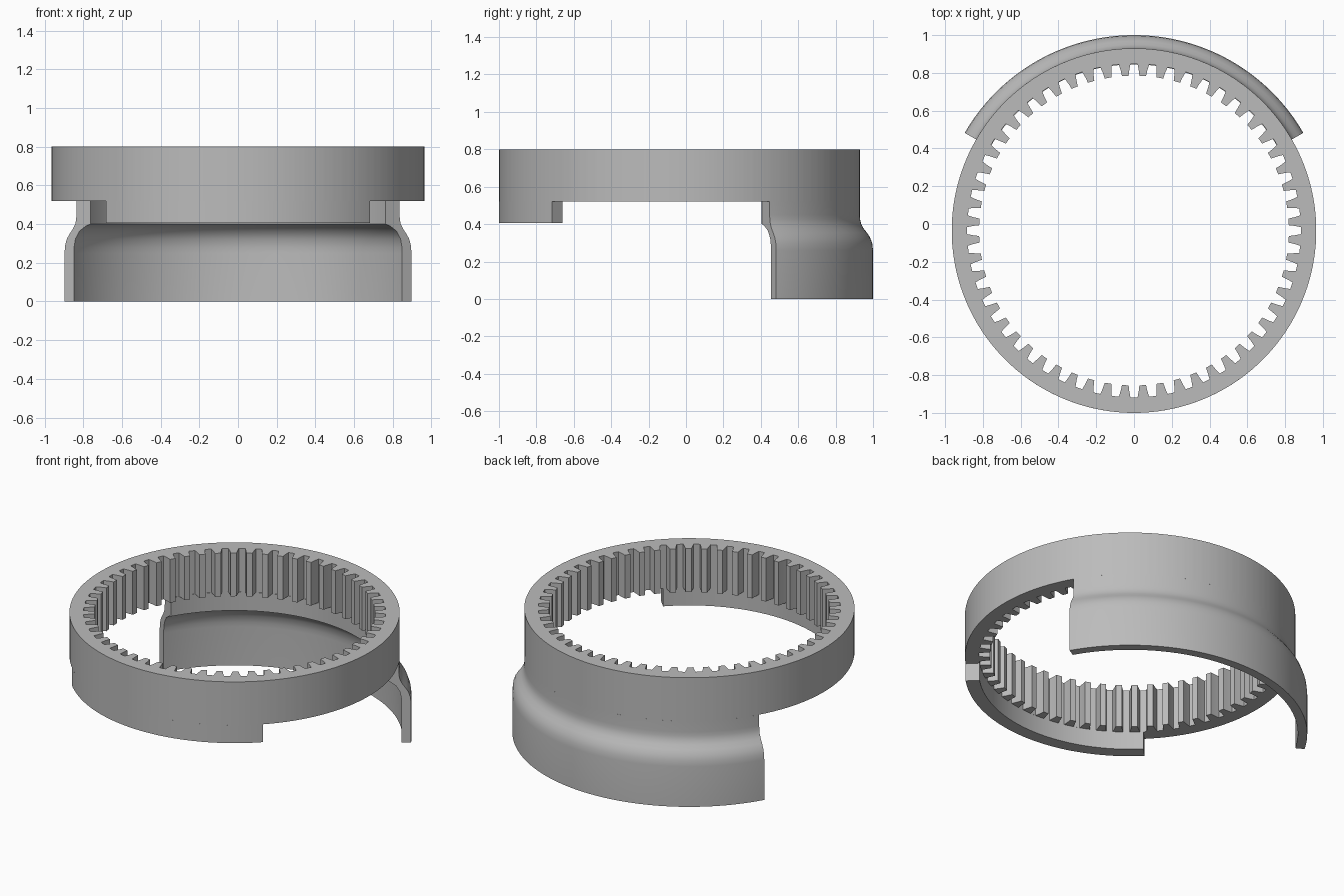
import bpy, bmesh, math

cube = bpy.data.objects.get("Cube")
if cube:
    bpy.data.objects.remove(cube, do_unlink=True)

CENTRE_Y = -0.035
OUTER, ROOT, TIP = 0.965, 0.883, 0.82
TOP, RING_BASE, LIP_BASE = 0.80, 0.52, 0.405
TEETH = 56

grey = bpy.data.materials.new("plain grey")
grey.use_nodes = True
grey.diffuse_color = (0.5, 0.5, 0.5, 1)
grey.node_tree.nodes["Principled BSDF"].inputs["Base Color"].default_value = (0.5, 0.5, 0.5, 1)


def polar(r, a, z):
    return (r * math.cos(a), CENTRE_Y + r * math.sin(a), z)


def finish(bm, name):
    bmesh.ops.recalc_face_normals(bm, faces=bm.faces)
    mesh = bpy.data.meshes.new(name)
    bm.to_mesh(mesh)
    bm.free()
    mesh.materials.append(grey)
    obj = bpy.data.objects.new(name, mesh)
    bpy.context.collection.objects.link(obj)
    bpy.ops.object.select_all(action='DESELECT')
    obj.select_set(True)
    bpy.context.view_layer.objects.active = obj
    bpy.ops.object.shade_smooth_by_angle(angle=math.radians(30))
    return obj


def bridge(bm, sections, closed):
    """Join neighbouring closed cross-sections with quads."""
    pairs = list(zip(sections, sections[1:]))
    if closed:
        pairs.append((sections[-1], sections[0]))
    for a, b in pairs:
        for i in range(len(a)):
            j = (i + 1) % len(a)
            bm.faces.new((a[i], a[j], b[j], b[i]))
    if not closed:
        bm.faces.new(sections[0])
        bm.faces.new(sections[-1])


def sweep(name, profile, start, end, steps):
    """Turn an (r, z) profile through part of a circle, in degrees."""
    bm = bmesh.new()
    sections = []
    for k in range(steps + 1):
        a = math.radians(start + (end - start) * k / steps)
        sections.append([bm.verts.new(polar(r, a, z)) for r, z in profile])
    bridge(bm, sections, closed=False)
    finish(bm, name)


# Internal gear ring: each pitch is a gap with sloping flanks, then a tooth
bm = bmesh.new()
mid = (ROOT + TIP) / 2
tooth = [(-0.31, TIP), (-0.26, mid), (-0.19, ROOT), (0.19, ROOT), (0.26, mid), (0.31, TIP)]
pitch = math.tau / TEETH
sections = []
for t in range(TEETH):
    for offset, r in tooth:
        a = math.pi / 2 + (t + offset) * pitch
        corners = [(r, RING_BASE), (OUTER, RING_BASE), (OUTER, TOP), (r, TOP)]
        sections.append([bm.verts.new(polar(cr, a, cz)) for cr, cz in corners])
bridge(bm, sections, closed=True)
finish(bm, "gear_ring")

# Short lip hanging under the front of the ring
lip = [(ROOT, LIP_BASE), (OUTER, LIP_BASE), (OUTER, RING_BASE), (ROOT, RING_BASE)]
sweep("front_lip", lip, 225, 315, 48)

# Flared skirt under the back of the ring
inner = [(0.88, RING_BASE), (0.88, 0.40), (0.905, 0.392), (0.945, 0.365),
         (0.97, 0.325), (0.979, 0.28), (0.98, 0.25), (0.98, 0)]
outer = [(1.035, 0), (1.035, 0.26), (1.031, 0.295), (1.02, 0.327), (1.003, 0.353),
         (0.985, 0.376), (0.972, 0.4), (0.966, 0.425), (OUTER, 0.45), (OUTER, RING_BASE)]
sweep("back_skirt", inner + outer, 30, 150, 72)
